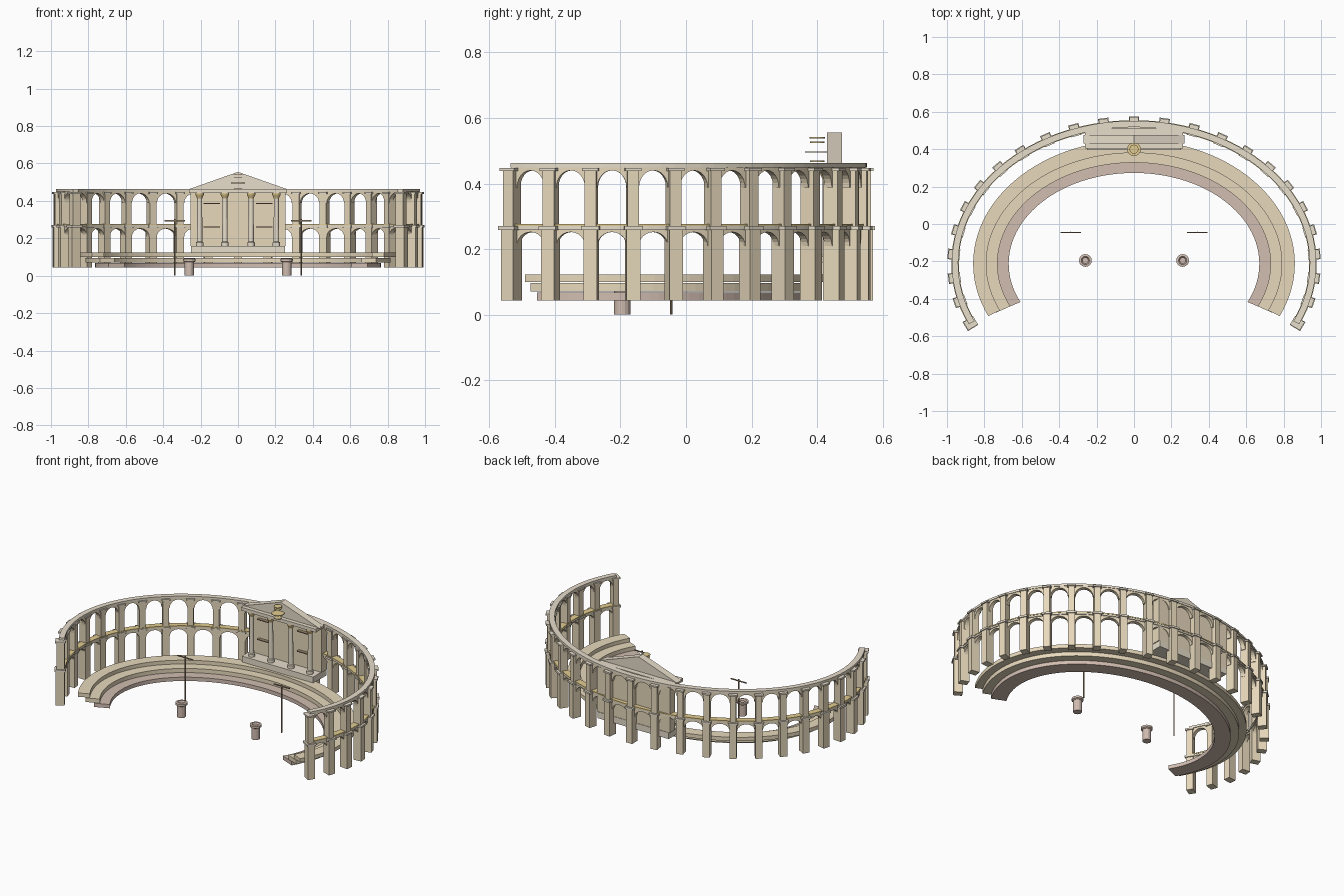
import bpy, bmesh, math
from math import sin, cos, radians, pi, sqrt
from mathutils import Matrix, Vector

if "Cube" in bpy.data.objects:
    bpy.data.objects.remove(bpy.data.objects["Cube"])

CY, A, B = -0.212, 0.957, 0.747        # shared ellipse centre and arcade radii
T0, T1, BAYS = radians(-25), radians(205), 24


def mat(name, r, g, b):
    m = bpy.data.materials.new(name)
    m.diffuse_color = (r, g, b, 1)
    m.use_nodes = True
    m.node_tree.nodes["Principled BSDF"].inputs["Base Color"].default_value = m.diffuse_color
    return m


STONE = mat("stone", 0.80, 0.69, 0.50)
LIGHT = mat("light_stone", 0.80, 0.73, 0.60)
ROSE = mat("rose_stone", 0.64, 0.51, 0.44)
GOLD = mat("gilding", 0.76, 0.60, 0.28)
WOOD = mat("dark_wood", 0.36, 0.27, 0.17)


def finish(name, bm, m):
    bmesh.ops.recalc_face_normals(bm, faces=bm.faces)
    me = bpy.data.meshes.new(name)
    bm.to_mesh(me)
    bm.free()
    me.materials.append(m)
    ob = bpy.data.objects.new(name, me)
    bpy.context.collection.objects.link(ob)
    return ob


def add_box(bm, size, mtx):
    bmesh.ops.create_cube(bm, size=1, matrix=mtx @ Matrix.Diagonal((*size, 1)))


def box(name, x, y, z, m):
    bm = bmesh.new()
    lo, hi = Vector((x[0], y[0], z[0])), Vector((x[1], y[1], z[1]))
    add_box(bm, hi - lo, Matrix.Translation((lo + hi) / 2))
    return finish(name, bm, m)


def lathe(name, profile, loc, m, n=16):
    """Solid of revolution from (radius, z) points."""
    bm = bmesh.new()
    rings = [[bm.verts.new((loc[0] + r * cos(2 * pi * i / n), loc[1] + r * sin(2 * pi * i / n), loc[2] + z))
              for i in range(n)] for r, z in profile]
    for p, q in zip(rings, rings[1:]):
        for i in range(n):
            bm.faces.new((p[i], p[(i + 1) % n], q[(i + 1) % n], q[i]))
    bm.faces.new(rings[0])
    bm.faces.new(rings[-1])
    return finish(name, bm, m)


def sweep(name, inner, outer, stations, m):
    """Elliptical band; stations are (angle, z_bottom, z_top)."""
    bm = bmesh.new()
    rows = []
    for t, z0, z1 in stations:
        rows.append([bm.verts.new((a * cos(t), CY + b * sin(t), z))
                     for (a, b), z in ((inner, z0), (outer, z0), (outer, z1), (inner, z1))])
    for p, q in zip(rows, rows[1:]):
        for i in range(4):
            j = (i + 1) % 4
            bm.faces.new((p[i], p[j], q[j], q[i]))
    bm.faces.new(rows[0])
    bm.faces.new(rows[-1])
    return finish(name, bm, m)


def band(name, inner, outer, z0, z1, m, n=72):
    return sweep(name, inner, outer, [(T0 + (T1 - T0) * i / n, z0, z1) for i in range(n + 1)], m)


def off(d):
    return (A + d, B + d)


# Stepped seating
band("lower_seat", (0.67, 0.485), (0.765, 0.572), 0.043, 0.067, ROSE)
band("middle_seat", (0.73, 0.54), (0.815, 0.62), 0.07, 0.096, STONE)
band("upper_seat", (0.79, 0.592), (0.86, 0.662), 0.099, 0.123, STONE)

# Arcade piers with caps, oriented along the ellipse normal
PIERS = []
for i in range(BAYS + 1):
    t = T0 + (T1 - T0) * i / BAYS
    nrm = Vector((B * cos(t), A * sin(t), 0)).normalized()
    PIERS.append(Matrix.Translation((A * cos(t), CY + B * sin(t), 0)) @
                 Matrix.Rotation(math.atan2(nrm.y, nrm.x), 4, 'Z'))


def piers(name, parts, m):
    bm = bmesh.new()
    for p in PIERS:
        for r0, r1, w, z0, z1 in parts:
            add_box(bm, (r1 - r0, w, z1 - z0), p @ Matrix.Translation(((r0 + r1) / 2, 0, (z0 + z1) / 2)))
    return finish(name, bm, m)


piers("lower_piers", [(-0.018, 0.035, 0.042, 0.043, 0.26)], STONE)
piers("upper_piers", [(-0.018, 0.029, 0.036, 0.27, 0.44)], STONE)
piers("pier_caps", [(-0.024, 0.041, 0.056, 0.258, 0.270),
                    (-0.024, 0.037, 0.05, 0.438, 0.448)], LIGHT)


# Arched walls between the piers
def arches(name, spring, crown, top):
    st = []
    step = (T1 - T0) / BAYS
    for i in range(BAYS):
        t = T0 + step * i
        st.append((t, spring, top))
        for k in range(13):
            c = -cos(pi * k / 12)
            st.append((t + step * (0.5 + 0.35 * c), spring + (crown - spring) * sqrt(max(0, 1 - c * c)), top))
    st.append((T1, spring, top))
    return sweep(name, off(-0.013), off(0.013), st, STONE)


arches("lower_arches", 0.21, 0.252, 0.262)
arches("upper_arches", 0.388, 0.44, 0.45)
band("string_course", off(-0.018), off(0.018), 0.26, 0.270, LIGHT)
band("gallery_floor", off(-0.02), off(0.02), 0.270, 0.277, GOLD)
band("top_cornice", off(-0.017), off(0.017), 0.449, 0.463, LIGHT)

# Stage building
box("podium", (-0.25, 0.25), (0.395, 0.53), (0.12, 0.16), LIGHT)
box("stage_wall", (-0.255, 0.255), (0.475, 0.527), (0.16, 0.445), STONE)
box("entablature", (-0.262, 0.262), (0.405, 0.51), (0.442, 0.463), LIGHT)
for x in (-0.205, -0.07, 0.07, 0.205):
    lathe("stage_column", [(0.02, 0), (0.02, 0.018), (0.015, 0.022), (0.013, 0.255)], (x, 0.43, 0.16), LIGHT)
    lathe("column_capital", [(0.014, 0), (0.023, 0.02), (0.023, 0.028)], (x, 0.43, 0.414), GOLD)

# Pediment
bm = bmesh.new()
tri = [(-0.27, 0.46), (0.27, 0.46), (0, 0.555)]
f, b = [[bm.verts.new((x, y, z)) for x, z in tri] for y in (0.43, 0.476)]
bm.faces.new(f)
bm.faces.new(b)
for i in range(3):
    j = (i + 1) % 3
    bm.faces.new((f[i], f[j], b[j], b[i]))
finish("pediment", bm, LIGHT)

# Stacked gilded discs in front of the pediment, ledges on the wall
for z, r in ((0.468, 0.022), (0.496, 0.037), (0.526, 0.022), (0.54, 0.024)):
    lathe("gilded_disc", [(r, -0.002), (r, 0.002)], (0, 0.40, z), GOLD, 20)
for s in (-1, 1):
    for z in (0.26, 0.387):
        box("wall_ledge", sorted((s * 0.095, s * 0.185)), (0.455, 0.476), (z - 0.003, z + 0.003), WOOD)

    # Standards with crossbars
    lathe("standard_pole", [(0.004, 0), (0.004, 0.303)], (s * 0.338, -0.045, 0), WOOD, 8)
    box("standard_crossbar", (s * 0.338 - 0.055, s * 0.338 + 0.055), (-0.048, -0.042), (0.291, 0.297), WOOD)

    # Altars with dished tops
    lathe("altar", [(0.025, 0), (0.025, 0.072), (0.034, 0.077), (0.034, 0.09), (0.022, 0.092), (0.016, 0.083)],
          (s * 0.26, -0.195, 0), ROSE, 16)
